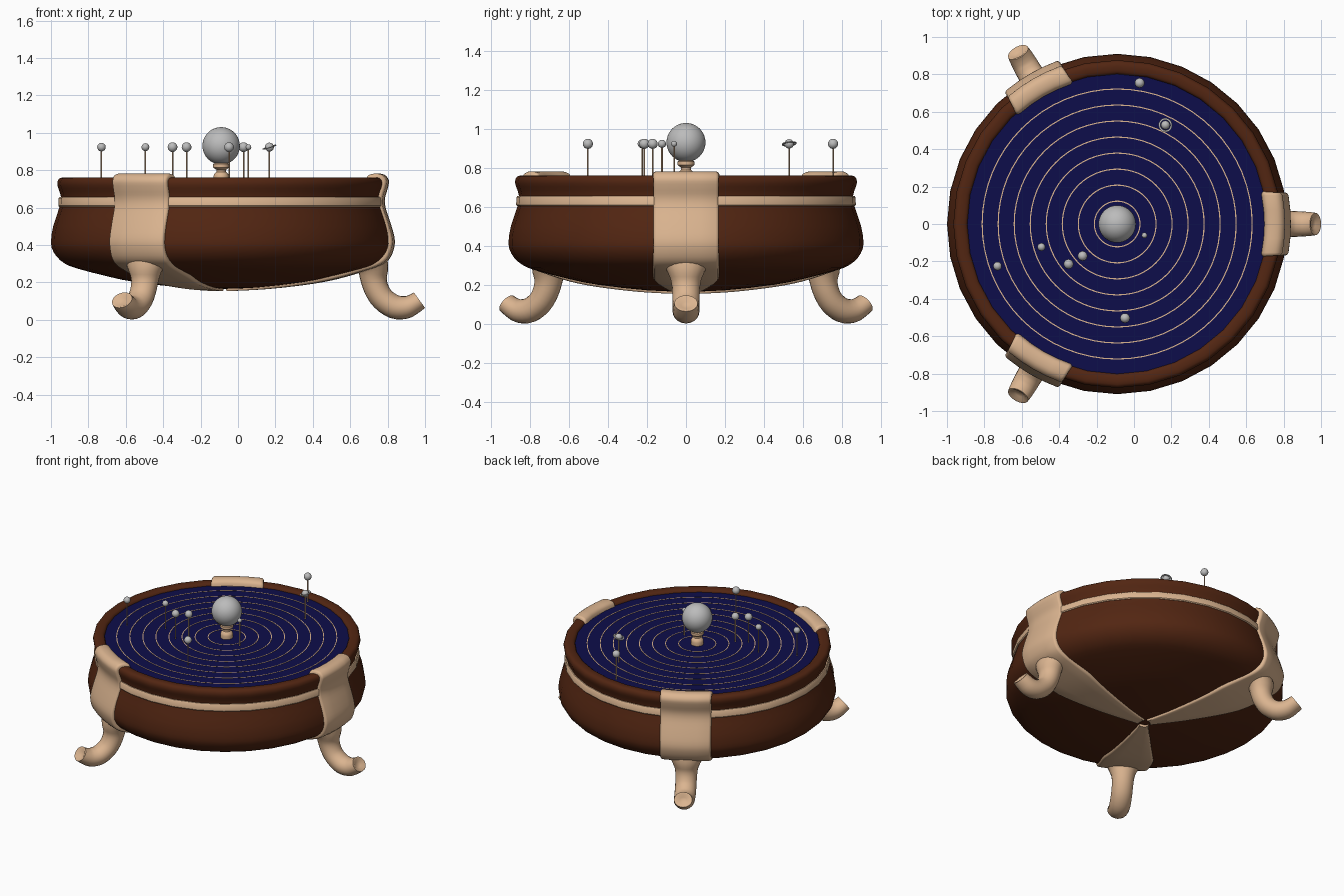
import bpy, bmesh, math
from mathutils import Vector, Matrix

if "Cube" in bpy.data.objects:
    bpy.data.objects.remove(bpy.data.objects["Cube"])

CX = -0.09  # x of the vertical axis of the bowl


def material(name, rgb):
    m = bpy.data.materials.new(name)
    m.diffuse_color = (*rgb, 1)
    m.use_nodes = True
    m.node_tree.nodes["Principled BSDF"].inputs["Base Color"].default_value = m.diffuse_color
    return m


WOOD = material("dark wood", (0.085, 0.019, 0.006))
BRASS = material("pale brass", (0.71, 0.46, 0.28))
NAVY = material("navy", (0.004, 0.004, 0.07))
GREY = material("grey", (0.5, 0.5, 0.5))


def finish(name, bm, mat, angle=40):
    bmesh.ops.recalc_face_normals(bm, faces=bm.faces)
    me = bpy.data.meshes.new(name)
    bm.to_mesh(me)
    bm.free()
    me.materials.append(mat)
    me.shade_smooth()
    me.set_sharp_from_angle(angle=math.radians(angle))
    ob = bpy.data.objects.new(name, me)
    bpy.context.collection.objects.link(ob)
    return ob


def skin(name, loops, mat, wrap=False, caps=True, angle=40):
    """Bridge a list of equal-sized closed loops."""
    bm = bmesh.new()
    rows = [[bm.verts.new(p) for p in loop] for loop in loops]
    n = len(rows[0])
    for i in range(len(rows) if wrap else len(rows) - 1):
        a, b = rows[i], rows[(i + 1) % len(rows)]
        for j in range(n):
            k = (j + 1) % n
            bm.faces.new((a[j], a[k], b[k], b[j]))
    if caps and not wrap:
        bm.faces.new(rows[0])
        bm.faces.new(rows[-1])
    return finish(name, bm, mat, angle)


def lathe(name, profile, mat, segs=32, wrap=False, loc=(CX, 0, 0), angle=40):
    loops = [[(r * math.cos(2 * math.pi * i / segs), r * math.sin(2 * math.pi * i / segs), z)
              for i in range(segs)] for r, z in profile]
    ob = skin(name, loops, mat, wrap, True, angle)
    ob.location = loc
    return ob


def ball(name, r, loc, mat, segs):
    bm = bmesh.new()
    bmesh.ops.create_uvsphere(bm, u_segments=segs, v_segments=segs // 2, radius=r)
    ob = finish(name, bm, mat)
    ob.location = loc
    return ob


def spline(pts, steps=4):
    """Catmull-Rom through tuples of any length."""
    out = []
    P = [pts[0]] + list(pts) + [pts[-1]]
    for i in range(1, len(P) - 2):
        for s in range(steps):
            t = s / steps
            out.append(tuple(0.5 * (2 * b + (c - a) * t + (2 * a - 5 * b + 4 * c - d) * t * t
                                    + (3 * b - a - 3 * c + d) * t ** 3)
                             for a, b, c, d in zip(*P[i - 1:i + 3])))
    return out + [tuple(pts[-1])]


def frames(path):
    """Position and left-hand normal along an (r, z) path."""
    for i, p in enumerate(path):
        a, b = path[max(i - 1, 0)], path[min(i + 1, len(path) - 1)]
        t = Vector((b[0] - a[0], b[1] - a[1])).normalized()
        yield p, Vector((-t.y, t.x))


# wooden bowl with a rounded rim
bowl = spline([(0.01, 0.165), (0.2, 0.172), (0.45, 0.2), (0.6, 0.23), (0.77, 0.274), (0.835, 0.3),
               (0.88, 0.338), (0.906, 0.385), (0.909, 0.43), (0.898, 0.5), (0.862, 0.61),
               (0.856, 0.65), (0.864, 0.685), (0.876, 0.72), (0.873, 0.745), (0.858, 0.759),
               (0.825, 0.759), (0.805, 0.75), (0.8, 0.73)], 2)
lathe("bowl", bowl, WOOD)

# brass band around the waist
lathe("waist_band", [(0.84, 0.604), (0.866, 0.604), (0.871, 0.61), (0.869, 0.65),
                     (0.864, 0.656), (0.84, 0.656)], BRASS, wrap=True)

# navy top with eight orbit rings
lathe("sky_disc", [(0.805, 0.715), (0.805, 0.74)], NAVY, 64)
for k in range(8):
    r = 0.122 + 0.0857 * k
    lathe(f"orbit_ring_{k + 1}", [(r - 0.003, 0.738), (r + 0.003, 0.738),
                                  (r + 0.003, 0.742), (r - 0.003, 0.742)], BRASS, 64, True)

# central sun on a turned spool
lathe("sun_spool", [(0.04, 0.738), (0.042, 0.765), (0.038, 0.778), (0.026, 0.79), (0.026, 0.802),
                    (0.043, 0.814), (0.043, 0.832), (0.028, 0.842), (0.028, 0.86)], BRASS, 24)
ball("sun", 0.1, (CX, 0, 0.93), GREY, 40)

# planets on pins: x, y, radius
planets = [(0.056, -0.061, 0.015), (-0.275, -0.171, 0.026), (-0.35, -0.214, 0.026),
           (-0.495, -0.123, 0.021), (-0.048, -0.503, 0.026), (0.168, 0.529, 0.024),
           (-0.73, -0.225, 0.023), (0.03, 0.754, 0.026)]
for i, (x, y, r) in enumerate(planets, 1):
    ball(f"planet_{i}", r, (x, y, 0.923), GREY, 20)
    lathe(f"planet_pin_{i}", [(0.004, 0.738), (0.004, 0.92)], BRASS, 8, loc=(x, y, 0))
ring = lathe("planet_ring", [(0.028, -0.002), (0.038, -0.002), (0.038, 0.002), (0.028, 0.002)],
             GREY, 28, True, (0.168, 0.529, 0.923))
ring.rotation_euler = (0.1, -0.3, 0)

# strap profile: over the rim, down the side, under the bowl to the centre
strap = spline([(0.787, 0.742), (0.798, 0.769), (0.83, 0.781), (0.872, 0.776), (0.897, 0.745),
                (0.89, 0.7), (0.876, 0.65), (0.879, 0.6), (0.905, 0.52), (0.927, 0.44),
                (0.925, 0.385), (0.9, 0.325), (0.85, 0.288), (0.77, 0.26), (0.62, 0.217),
                (0.47, 0.189), (0.25, 0.164), (0.04, 0.153)], 3)
# leg path: radius, height, in-plane radius, sideways radius
leg = spline([(0.80, 0.32, 0.088, 0.135), (0.812, 0.275, 0.082, 0.1), (0.815, 0.22, 0.071, 0.077),
              (0.83, 0.165, 0.066, 0.071), (0.865, 0.11, 0.064, 0.07), (0.925, 0.07, 0.064, 0.07),
              (0.985, 0.066, 0.061, 0.067), (1.03, 0.085, 0.054, 0.064),
              (1.06, 0.105, 0.051, 0.06)], 3)


def strap_loops():
    outer = [(-1, 0.012), (-0.96, 0.003), (-0.9, 0), (-0.45, 0), (0, 0), (0.45, 0), (0.9, 0),
             (0.96, 0.003), (1, 0.012)]
    section = outer + [(u, 0.03) for u, _ in reversed(outer)]
    loops = []
    for i, (p, n) in enumerate(frames(strap)):
        low = i > len(strap) // 2
        half = min(0.17, 0.03 + 0.14 * (p[0] - 0.04) / 0.6) if low else 0.17
        loop = []
        for u, depth in section:
            r, z = p[0] - n.x * depth, p[1] - n.y * depth
            a = math.asin(max(-1, min(1, u * half / p[0])))
            loop.append((r * math.cos(a), r * math.sin(a), z))
        loops.append(loop)
    return loops


def leg_loops(sides=20):
    rows = list(frames(leg))
    p, n = rows[-1]
    t = Vector((n.y, -n.x))
    # dished toe
    rows.append(((p[0], p[1], p[2] * 0.8, p[3] * 0.8), n))
    rows.append(((p[0] - t.x * 0.015, p[1] - t.y * 0.015, p[2] * 0.4, p[3] * 0.4), n))
    loops = []
    for (r, z, a, b), n in rows:
        loops.append([(r + n.x * a * math.cos(q), b * math.sin(q), z + n.y * a * math.cos(q))
                      for q in (2 * math.pi * j / sides for j in range(sides))])
    return loops


# three straps and legs around the axis
for i in range(3):
    for part, loops in (("strap", strap_loops()), ("leg", leg_loops())):
        ob = skin(f"{part}_{i + 1}", loops, BRASS, angle=50)
        ob.matrix_world = Matrix.Translation((CX, 0, 0)) @ Matrix.Rotation(i * 2 * math.pi / 3, 4, 'Z')
